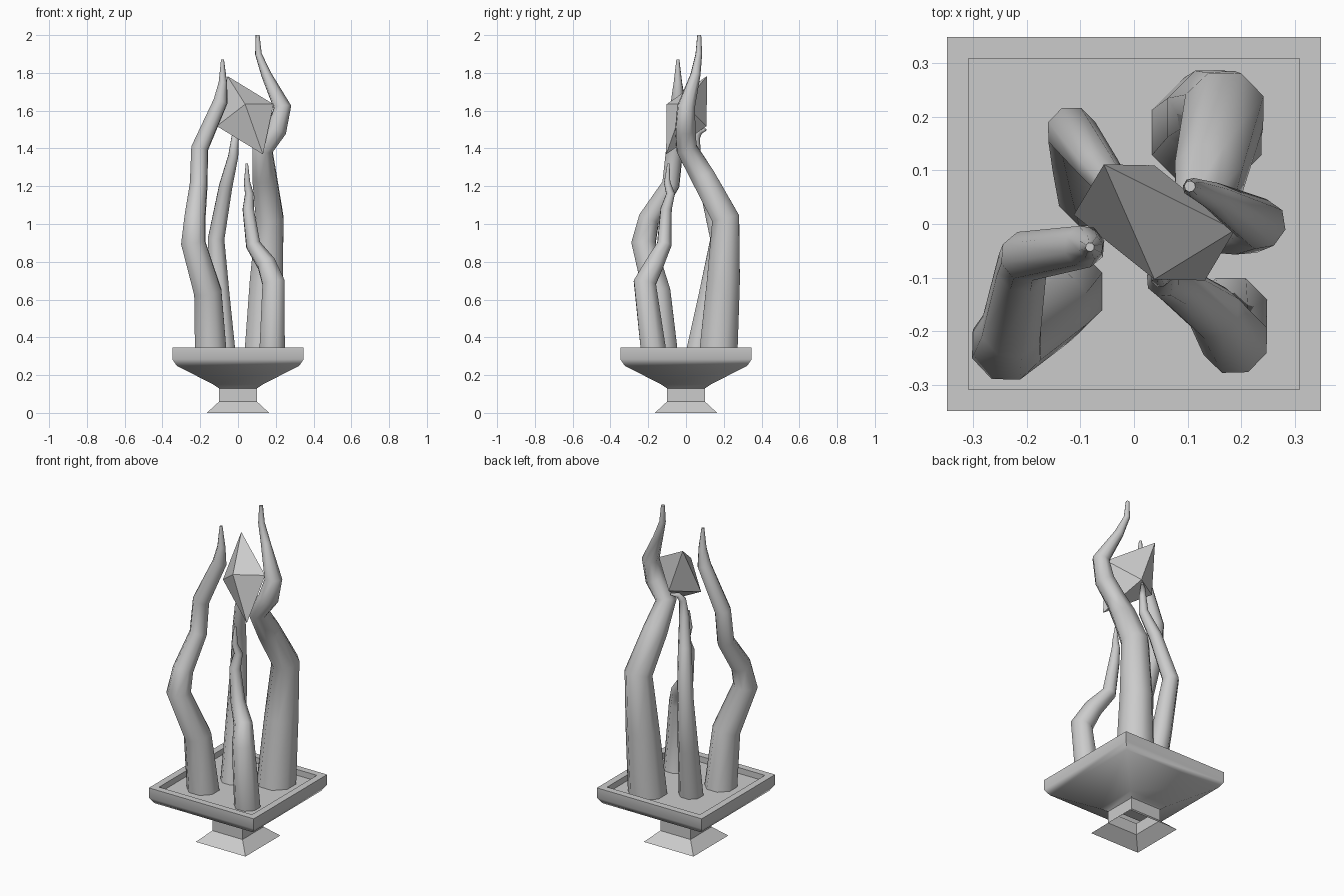
import bpy, bmesh, math
from mathutils import Vector

if "Cube" in bpy.data.objects:
    bpy.data.objects.remove(bpy.data.objects["Cube"])


def finish(name, bm, smooth=None):
    bmesh.ops.recalc_face_normals(bm, faces=bm.faces)
    me = bpy.data.meshes.new(name)
    bm.to_mesh(me)
    bm.free()
    ob = bpy.data.objects.new(name, me)
    bpy.context.collection.objects.link(ob)
    if smooth:
        bpy.ops.object.select_all(action='DESELECT')
        ob.select_set(True)
        bpy.context.view_layer.objects.active = ob
        bpy.ops.object.shade_smooth_by_angle(angle=math.radians(smooth))
    return ob


def bridge(bm, rings):
    for a, b in zip(rings, rings[1:]):
        n = len(a)
        for i in range(n):
            bm.faces.new((a[i], a[(i + 1) % n], b[(i + 1) % n], b[i]))


def tentacle(name, path, sides=8):
    """Tapered tube through (x, y, z, radius) points."""
    bm = bmesh.new()
    pts = [Vector(p[:3]) for p in path]
    dirs = [(b - a).normalized() for a, b in zip(pts, pts[1:])]
    rings = []
    side = Vector((1, 0, 0))
    for i, p in enumerate(pts):
        if i == 0:
            t = Vector((0, 0, 1))
        elif i == len(pts) - 1:
            t = dirs[-1]
        else:
            t = (dirs[i - 1] + dirs[i]).normalized()
        side = (side - t * side.dot(t)).normalized()
        up = t.cross(side)
        ring = []
        for k in range(sides):
            a = 2 * math.pi * (k + 0.5) / sides
            ring.append(bm.verts.new(p + (side * math.cos(a) + up * math.sin(a)) * path[i][3] * 1.05))
        rings.append(ring)
    bridge(bm, rings)
    bm.faces.new(rings[-1])
    return finish(name, bm, 50)


# Square pedestal: hollow foot, neck, flared dish with a raised rim
profile = [(.165, 0), (.10, .06), (.10, .13), (.13, .15), (.325, .25),
           (.348, .285), (.348, .345), (.308, .345), (.308, .31)]
bm = bmesh.new()
rings = [[bm.verts.new((sx * h, sy * h, z)) for sx, sy in ((-1, -1), (1, -1), (1, 1), (-1, 1))]
         for h, z in profile]
bridge(bm, rings)
bm.faces.new(rings[-1])
finish("pedestal", bm, 40)

# Four twisting tentacles
tentacle("front_left_tentacle", [
    (-.143, -.125, .30, .087), (-.160, -.155, .64, .075), (-.237, -.225, .90, .066),
    (-.228, -.195, 1.03, .056), (-.208, -.080, 1.21, .047), (-.203, -.060, 1.40, .045),
    (-.092, -.042, 1.65, .038), (-.080, -.043, 1.75, .022), (-.082, -.043, 1.87, .008)])
tentacle("back_right_tentacle", [
    (.135, .170, .30, .105), (.150, .198, .70, .090), (.168, .210, 1.03, .075),
    (.140, .090, 1.25, .066), (.130, .003, 1.40, .056), (.205, -.003, 1.50, .054),
    (.235, 0, 1.62, .046), (.150, .050, 1.79, .026), (.108, .068, 1.90, .017),
    (.104, .070, 2.0, .010)])
tentacle("front_right_tentacle", [
    (.180, -.168, .30, .070), (.188, -.218, .69, .061), (.150, -.165, .79, .050),
    (.080, -.115, .89, .039), (.054, -.105, 1.08, .030), (.060, -.082, 1.16, .023),
    (.048, -.100, 1.22, .017), (.047, -.093, 1.32, .006)])
tentacle("back_left_tentacle", [
    (-.075, .058, .30, .066), (-.098, .120, .62, .055), (-.116, .172, .92, .045),
    (-.065, .105, 1.20, .036), (-.025, .052, 1.36, .027), (-.015, .055, 1.46, .020),
    (.000, .075, 1.49, .014), (.030, .105, 1.50, .006)])

# Tilted eight-faced crystal held between the tips
c = Vector((.038, .003, 1.576))
u, v, w = Vector((-.094, .108, .207)), Vector((0, -.106, .058)), Vector((.150, -.014, .058))
bm = bmesh.new()
for p in (u, v, w):
    bm.verts.new(c + p)
    bm.verts.new(c - p)
bmesh.ops.convex_hull(bm, input=bm.verts)
finish("crystal", bm)
